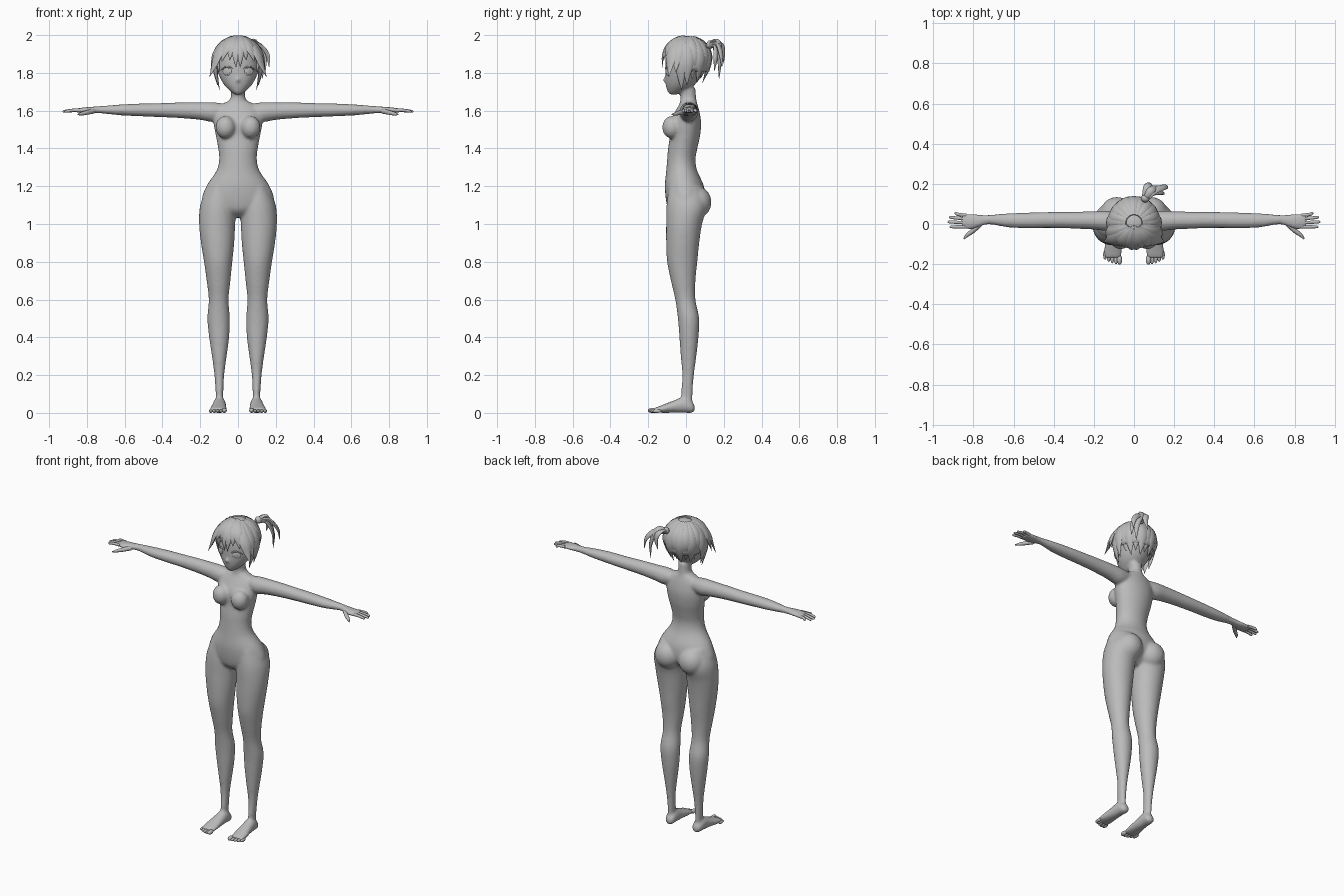
import bpy, bmesh, math
from mathutils import Vector, Matrix

cube = bpy.data.objects.get("Cube")
if cube:
    bpy.data.objects.remove(cube, do_unlink=True)

grey = bpy.data.materials.new("plain grey")
grey.use_nodes = True
TONE = (0.5, 0.5, 0.5, 1)
grey.diffuse_color = TONE
grey.node_tree.nodes["Principled BSDF"].inputs["Base Color"].default_value = TONE

HEAD = Vector((0, 0.005, 1.86))
X, Y, Z = Vector((1, 0, 0)), Vector((0, 1, 0)), Vector((0, 0, 1))


def finish(bm, name, angle=50):
    bmesh.ops.recalc_face_normals(bm, faces=bm.faces)
    mesh = bpy.data.meshes.new(name)
    bm.to_mesh(mesh)
    bm.free()
    mesh.materials.append(grey)
    mesh.shade_smooth()
    mesh.set_sharp_from_angle(angle=math.radians(angle))
    obj = bpy.data.objects.new(name, mesh)
    bpy.context.collection.objects.link(obj)
    return obj


def spline(rows, steps):
    """Smooth curve through rows of numbers."""
    rows = [Vector(r) for r in rows]
    out = []
    for i in range(len(rows) - 1):
        p, q = rows[i], rows[i + 1]
        m = (q - rows[i - 1]) / 2 if i else q - p
        n = (rows[i + 2] - p) / 2 if i + 2 < len(rows) else q - p
        for k in range(steps):
            t = k / steps
            out.append(p * (2*t**3 - 3*t*t + 1) + m * (t**3 - 2*t*t + t)
                       + q * (3*t*t - 2*t**3) + n * (t**3 - t*t))
    return out + [rows[-1]]


def sweep(bm, rows, out=None, axis=None, side=1, segs=20, steps=4):
    """Skin ellipses along rows of x, y, z, half width, half depth."""
    rows = spline(rows, steps)
    rings = []
    for i, r in enumerate(rows):
        p = Vector(r[:3])
        ahead, behind = rows[min(i + 1, len(rows) - 1)], rows[max(i - 1, 0)]
        t = axis or (Vector(ahead[:3]) - Vector(behind[:3])).normalized()
        o = out or (p - HEAD)
        v = (o - t * o.dot(t)).normalized()
        u = t.cross(v)
        ring = []
        for k in range(segs):
            a = math.tau * k / segs
            co = p + u * max(r[3], 0.001) * math.cos(a) + v * max(r[4], 0.001) * math.sin(a)
            ring.append(bm.verts.new((co.x * side, co.y, co.z)))
        rings.append(ring)
    for a, b in zip(rings, rings[1:]):
        for k in range(segs):
            bm.faces.new((a[k - 1], a[k], b[k], b[k - 1]))
    bm.faces.new(rings[0])
    bm.faces.new(rings[-1])


def upright(bm, rows, side=1):
    """Vertical form from rows of z, inner x, outer x, front y, back y."""
    sweep(bm, [((a + b) / 2, (f + k) / 2, z, (b - a) / 2, (k - f) / 2)
               for z, a, b, f, k in rows], Y, Z, side, 32)


def ball(bm, centre, size, turn=0):
    m = Matrix.Translation(centre) @ Matrix.Rotation(turn, 4, 'Z') @ Matrix.Diagonal((*size, 1))
    return bmesh.ops.create_uvsphere(bm, u_segments=24, v_segments=16, radius=1, matrix=m)


# Body: overlapping forms fused into one skin
torso = [(1.72, .037, -.03, .05), (1.66, .042, -.03, .055), (1.635, .085, -.035, .06),
         (1.60, .12, -.055, .07), (1.54, .13, -.085, .08), (1.47, .118, -.085, .075),
         (1.40, .105, -.095, .06), (1.34, .1, -.1, .05), (1.28, .115, -.105, .06),
         (1.2, .168, -.112, .095), (1.12, .19, -.105, .1), (1.07, .13, -.09, .07),
         (1.035, .04, -.05, .03)]
head = [(1.685, .014, -.085, -.05), (1.7, .037, -.097, -.01), (1.74, .076, -.108, .05),
        (1.8, .105, -.11, .09), (1.87, .112, -.108, .11), (1.93, .095, -.09, .1),
        (1.975, .05, -.05, .06)]
leg = [(1.2, .03, .16, -.09, .08), (1.1, .012, .2, -.103, .11), (1.0, .015, .206, -.105, .085),
       (.9, .02, .196, -.105, .07), (.8, .03, .18, -.1, .06), (.7, .04, .166, -.08, .05),
       (.6, .05, .155, -.057, .05), (.5, .043, .162, -.043, .07), (.4, .047, .153, -.035, .066),
       (.3, .06, .138, -.028, .055), (.2, .073, .125, -.02, .042), (.1, .078, .118, -.026, .035),
       (.04, .08, .115, -.02, .035)]
arm = [(.06, .015, 1.6, .035, .04), (.13, .015, 1.593, .052, .05), (.2, .018, 1.598, .047, .046),
       (.3, .019, 1.602, .042, .042), (.42, .02, 1.603, .037, .04), (.52, .018, 1.604, .034, .039),
       (.62, .018, 1.604, .029, .036), (.72, .022, 1.605, .02, .024), (.76, .018, 1.604, .018, .029),
       (.81, .012, 1.602, .016, .039), (.86, .016, 1.601, .01, .036)]
foot = [(.095, .047, .025, .014, .016), (.096, .03, .03, .03, .03), (.098, -.01, .042, .034, .042),
        (.1, -.06, .034, .038, .034), (.104, -.12, .022, .045, .022), (.106, -.168, .014, .044, .012)]

bm = bmesh.new()
upright(bm, [(z, -w, w, f, b) for z, w, f, b in torso])
upright(bm, [(z, -w, w, f, b) for z, w, f, b in head])
ball(bm, (0, -.11, 1.762), (.01, .014, .012))
for s in (1, -1):
    upright(bm, leg, s)
    sweep(bm, arm, Y, X, s)
    sweep(bm, foot, Z, -Y, s)
    ball(bm, (s * .066, -.074, 1.512), (.053, .052, .06))
    ball(bm, (s * .085, .055, 1.115), (.082, .08, .085))
    ball(bm, (s * .112, .005, 1.83), (.01, .022, .03))
body = finish(bm, "body")
remesh = body.modifiers.new("fuse", 'REMESH')
remesh.mode = 'VOXEL'
remesh.voxel_size = 0.008
remesh.use_smooth_shade = True
relax = body.modifiers.new("relax", 'SMOOTH')
relax.factor = 0.5
relax.iterations = 7

# Fingers and thumbs
bm = bmesh.new()
for s in (1, -1):
    for y0, y1, tip in ((.043, .053, .895), (.025, .033, .922), (.006, .01, .928), (-.014, -.014, .918)):
        sweep(bm, [(.835, y0, 1.602, .009, .009), (.875, (y0 + y1) / 2, 1.602, .0085, .0085),
                   (tip - .008, y1, 1.596, .007, .007), (tip, y1, 1.595, .002, .002)], Y, None, s, 10)
    sweep(bm, [(.765, 0, 1.598, .012, .014), (.8, -.032, 1.59, .012, .012),
               (.83, -.055, 1.583, .009, .009), (.848, -.075, 1.58, .003, .003)], Z, None, s, 10)
finish(bm, "fingers")

# Toes, the big one on the inside
bm = bmesh.new()
for s in (1, -1):
    for k in range(5):
        r = .013 if k == 0 else .0095
        ball(bm, (s * (.072 + .018 * k), -.178 + .003 * k * k / 2, r), (r, .024, r))
finish(bm, "toes")

# Eyes: shallow discs with an iris and an upper lash
bm = bmesh.new()
for s in (1, -1):
    ball(bm, (s * .058, -.096, 1.808), (.026, .005, .022), s * .45)
    ball(bm, (s * .056, -.1, 1.808), (.013, .004, .018), s * .45)
    sweep(bm, [(.026, -.109, 1.82, .001, .001), (.045, -.106, 1.831, .004, .003),
               (.066, -.097, 1.831, .004, .003), (.09, -.078, 1.815, .001, .001)], -Y, None, s, 8)
finish(bm, "eyes")


# Hair
def scalp(az, el, grow=1):
    """Point on the hair dome; azimuth 0 is the front, positive to the left."""
    a, e = math.radians(az), math.radians(el)
    flat = math.cos(e if el > 0 else e / 2) * grow
    rise = (math.sin(e) if el > 0 else e) * .137
    return HEAD + Vector((.128 * flat * math.sin(a), -.13 * flat * math.cos(a), rise))


def lock(bm, az0, az1, el0, el1, width, flare=0.0):
    rows = []
    for k in range(6):
        t = k / 5
        p = scalp(az0 + (az1 - az0) * t, el0 + (el1 - el0) * t, 1 + flare * t ** 3)
        w = width * (.35 + 1.3 * t) if t < .5 else width * 2 * (1 - t) ** .8
        rows.append((*p, min(w, width), min(w, width) * .38))
    sweep(bm, rows, segs=8, steps=3)


# Hair cap, cut away round the face and nape
bm = bmesh.new()
ball(bm, HEAD, (.126, .128, .135))
low = [f for f in bm.faces
       if f.calc_center_median().z < (1.9 if f.calc_center_median().y < -.045 else 1.8)]
bmesh.ops.delete(bm, geom=low, context='FACES')
cap = finish(bm, "hair_cap")
thick = cap.modifiers.new("thickness", 'SOLIDIFY')
thick.thickness = 0.012

# Fringe and side locks
bm = bmesh.new()
for s in (1, -1):
    lock(bm, s * 8, s * 5, 84, -13, .024)
    lock(bm, s * 18, s * 20, 80, 4, .03)
    lock(bm, s * 32, s * 38, 78, 0, .034, .08)
    lock(bm, s * 46, s * 58, 76, -34, .036, .45)
    lock(bm, s * 64, s * 68, 74, -24, .034, .25)
    lock(bm, s * 78, s * 74, 72, -63, .034, -.08)
    lock(bm, s * 94, s * 90, 72, -52, .034, -.05)
finish(bm, "fringe_locks")

# Back locks, tucking in towards the nape
bm = bmesh.new()
for k in range(9):
    az = 108 + 18 * k
    lock(bm, az, az, 72, -38 - 9 * (k % 2), .036, -.28)
finish(bm, "back_locks")

# Tied tail high on the left of the back
bm = bmesh.new()
root = (.05, .115, 1.945, .014, .014)
for mid, end in (((.085, .17, 1.965), (.13, .175, 1.77)), ((.1, .165, 1.95), (.165, .19, 1.83)),
                 ((.065, .18, 1.955), (.06, .2, 1.85)), ((.09, .155, 1.94), (.145, .15, 1.81))):
    bend = [m * .4 + e * .6 + (.015 if i < 2 else .02) for i, (m, e) in enumerate(zip(mid, end))]
    bend[1] -= .01
    sweep(bm, [root, (*mid, .02, .012), (*bend, .016, .009), (*end, .001, .001)], segs=8)
finish(bm, "tied_tail")
bm = bmesh.new()
ball(bm, (.056, .128, 1.95), (.022, .02, .022))
finish(bm, "hair_tie")
